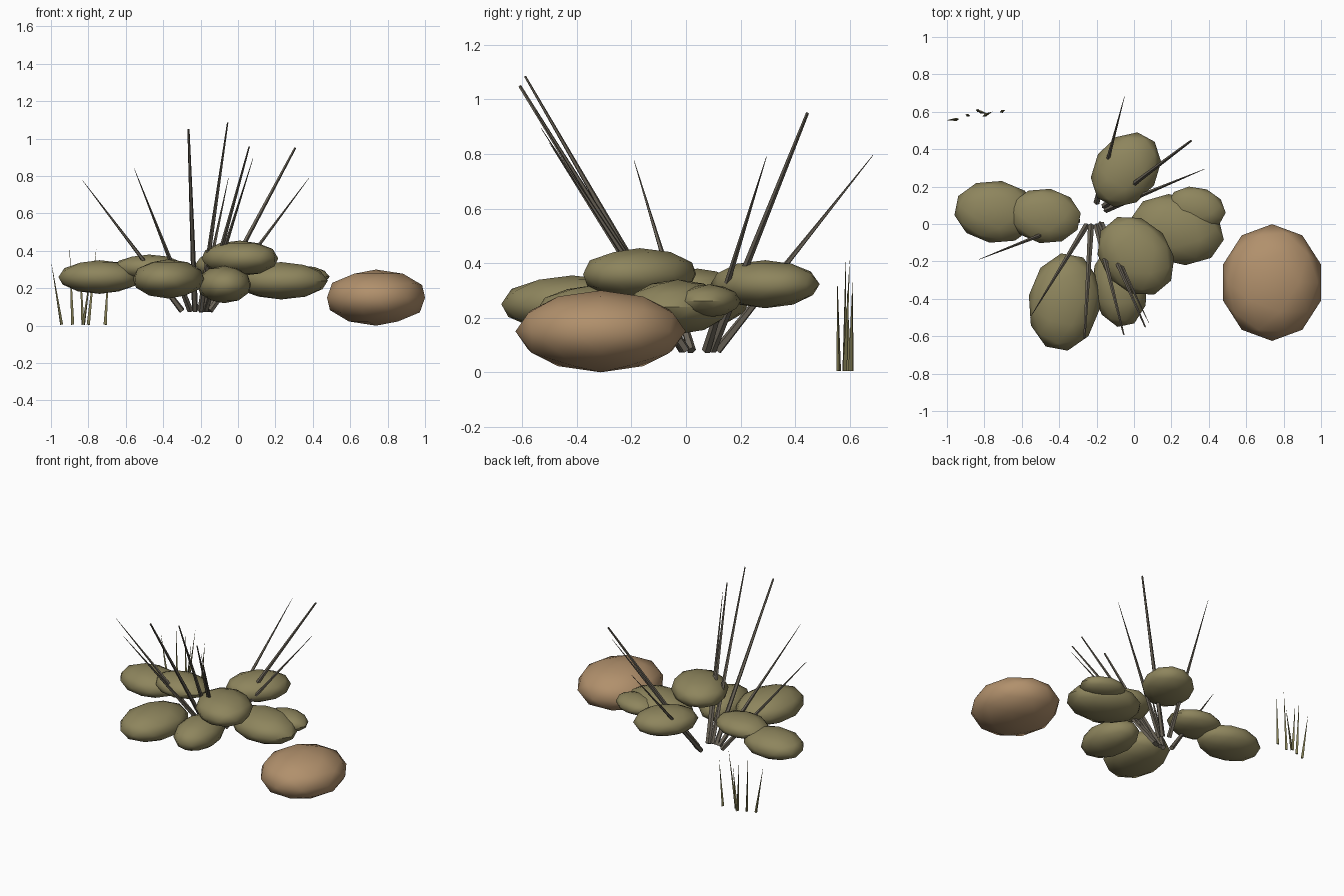
import bpy, bmesh, math
from mathutils import Vector, Matrix

cube = bpy.data.objects.get("Cube")
if cube:
    bpy.data.objects.remove(cube, do_unlink=True)


def material(name, rgb):
    mat = bpy.data.materials.new(name)
    mat.use_nodes = True
    colour = (*rgb, 1)
    mat.diffuse_color = colour
    mat.node_tree.nodes["Principled BSDF"].inputs["Base Color"].default_value = colour
    return mat


FOLIAGE = material("olive foliage", (0.27, 0.235, 0.11))
STONE = material("tan stone", (0.44, 0.28, 0.15))
BARK = material("grey brown bark", (0.15, 0.13, 0.10))
GRASS = material("dry grass", (0.22, 0.20, 0.085))


def finish(bm, name, mat, smooth_angle=None):
    mesh = bpy.data.meshes.new(name)
    bm.to_mesh(mesh)
    bm.free()
    mesh.materials.append(mat)
    obj = bpy.data.objects.new(name, mesh)
    bpy.context.collection.objects.link(obj)
    if smooth_angle:
        bpy.ops.object.select_all(action="DESELECT")
        obj.select_set(True)
        bpy.context.view_layer.objects.active = obj
        bpy.ops.object.shade_smooth_by_angle(angle=math.radians(smooth_angle))
    return obj


def lump(name, mat, centre, half_size, stretch=1, turn=0):
    """Flattened low-poly ball, stretched along a turned axis, fitted to its half size."""
    bm = bmesh.new()
    bmesh.ops.create_icosphere(bm, subdivisions=2, radius=1)
    bm.transform(Matrix.Rotation(math.radians(turn), 4, "Z") @ Matrix.Diagonal((stretch, 1, 1, 1)))
    reach = [max(abs(v.co[i]) for v in bm.verts) for i in range(3)]
    fit = Matrix.Diagonal([h / r for h, r in zip(half_size, reach)] + [1])
    bm.transform(Matrix.Translation(centre) @ fit)
    finish(bm, name, mat, 40)


def spike(name, mat, base, tip, base_radius, tip_radius, sides):
    """Tapered stick running from base to tip."""
    base, tip = Vector(base), Vector(tip)
    axis = tip - base
    bm = bmesh.new()
    bmesh.ops.create_cone(bm, cap_ends=True, segments=sides, radius1=base_radius,
                          radius2=tip_radius, depth=axis.length)
    turn = axis.to_track_quat("Z", "Y").to_matrix().to_4x4()
    bm.transform(Matrix.Translation((base + tip) / 2) @ turn)
    finish(bm, name, mat)


# Boulder
lump("boulder", STONE, (0.738, -0.313, 0.15), (0.262, 0.312, 0.15))

# Leaf clumps: centre, half size, stretch, turn
clumps = {
    "left_outer": ((-0.74, 0.065, 0.26), (0.22, 0.165, 0.09), 1.2, -10),
    "left_inner": ((-0.475, 0.043, 0.31), (0.19, 0.145, 0.07), 1.2, -10),
    "front_side": ((-0.372, -0.417, 0.25), (0.19, 0.26, 0.105), 1.3, 80),
    "front_low": ((-0.075, -0.33, 0.22), (0.145, 0.22, 0.1), 1.3, 100),
    "centre_top": ((0.01, -0.17, 0.36), (0.205, 0.207, 0.095), 1.25, -50),
    "right_large": ((0.23, -0.03, 0.24), (0.25, 0.19, 0.1), 1.2, -30),
    "right_small": ((0.335, 0.085, 0.262), (0.155, 0.115, 0.06), 1.25, -25),
    "back": ((-0.043, 0.29, 0.323), (0.188, 0.2, 0.088), 1.3, 60),
}
for part, shape in clumps.items():
    lump(part + "_leaf_clump", FOLIAGE, *shape)

# Branches fanning out of the root: base, tip, tip radius
branches = [
    ((-0.30, 0.02), (-0.83, -0.19, 0.775), 0.001),
    ((-0.255, -0.01), (-0.555, -0.5, 0.84), 0.001),
    ((-0.23, -0.01), (-0.265, -0.61, 1.05), 0.006),
    ((-0.20, -0.01), (-0.055, -0.59, 1.085), 0.004),
    ((-0.18, 0), (0.06, -0.55, 0.957), 0.004),
    ((-0.175, 0), (0.08, -0.53, 0.893), 0.001),
    ((-0.20, 0.115), (-0.05, 0.685, 0.795), 0.001),
    ((-0.16, 0.095), (0.305, 0.445, 0.95), 0.006),
    ((-0.15, 0.075), (0.38, 0.295, 0.79), 0.001),
]
for i, (foot, tip, tip_radius) in enumerate(branches, 1):
    spike(f"branch_{i}", BARK, (*foot, 0.08), tip, 0.017, tip_radius, 5)

# Grass blades: base, tip
blades = [
    ((-0.945, 0.56), (-0.998, 0.555, 0.335)),
    ((-0.885, 0.58), (-0.9, 0.585, 0.405)),
    ((-0.83, 0.605), (-0.845, 0.61, 0.34)),
    ((-0.825, 0.6), (-0.785, 0.59, 0.3)),
    ((-0.80, 0.58), (-0.758, 0.6, 0.41)),
    ((-0.71, 0.6), (-0.69, 0.61, 0.33)),
]
for i, (foot, tip) in enumerate(blades, 1):
    spike(f"grass_blade_{i}", GRASS, (*foot, 0.005), tip, 0.01, 0.0005, 3)
